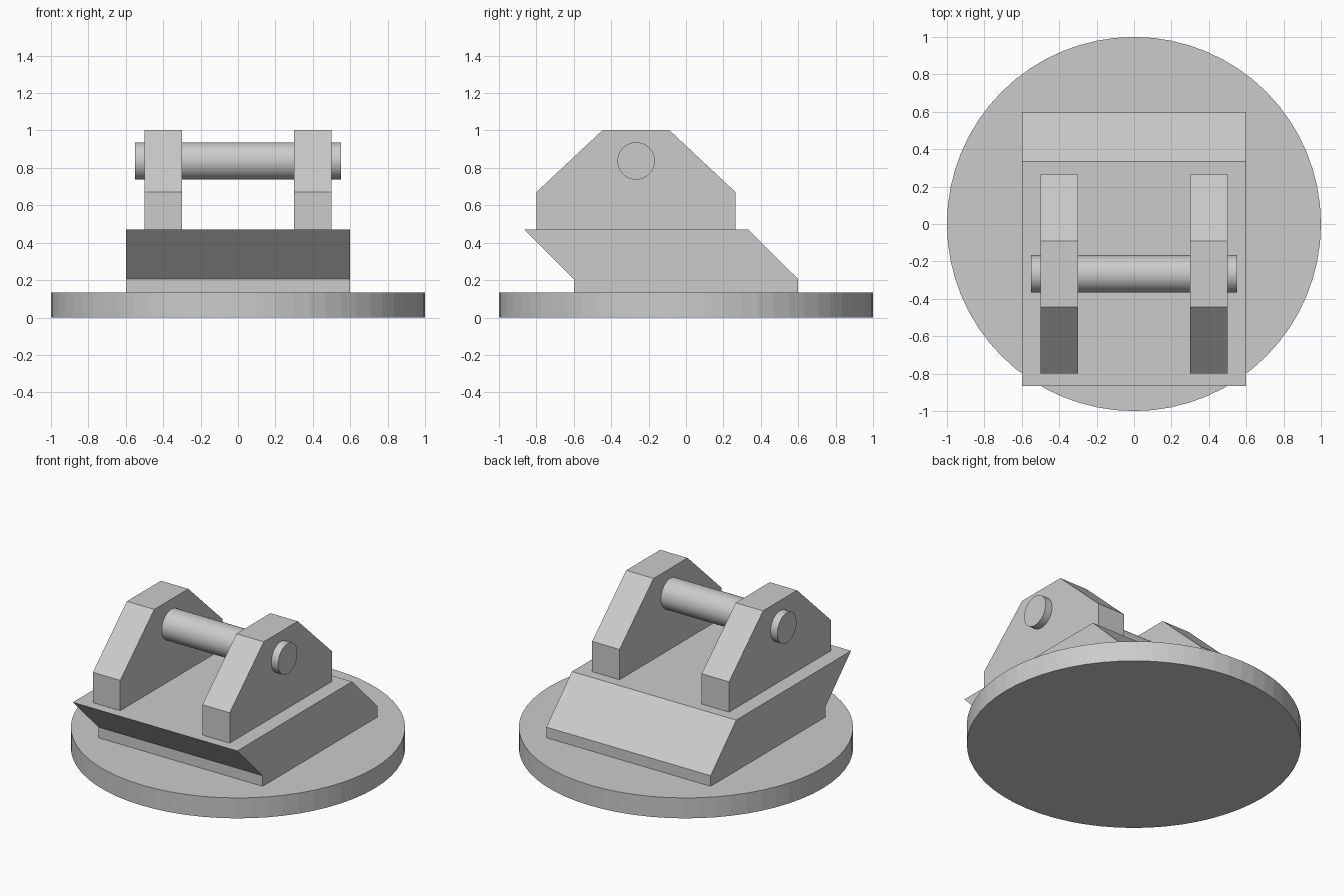
import bpy
import bmesh
from math import pi

if "Cube" in bpy.data.objects:
    bpy.data.objects.remove(bpy.data.objects["Cube"])


def extrude_profile(name, profile, x0, x1):
    """Prism from a (y, z) profile, extruded along x."""
    bm = bmesh.new()
    face = bm.faces.new([bm.verts.new((x0, y, z)) for y, z in profile])
    ext = bmesh.ops.extrude_face_region(bm, geom=[face])
    verts = [g for g in ext["geom"] if isinstance(g, bmesh.types.BMVert)]
    bmesh.ops.translate(bm, verts=verts, vec=(x1 - x0, 0, 0))
    bmesh.ops.recalc_face_normals(bm, faces=bm.faces)
    mesh = bpy.data.meshes.new(name)
    bm.to_mesh(mesh)
    bm.free()
    obj = bpy.data.objects.new(name, mesh)
    bpy.context.collection.objects.link(obj)
    return obj


# Round base plate, flat-sided
BASE_H = 0.135
bpy.ops.mesh.primitive_cylinder_add(vertices=64, radius=1, depth=BASE_H,
                                    location=(0, 0, BASE_H / 2))
bpy.context.object.name = "base_plate"

# Pedestal block, leaning towards the front
extrude_profile("slanted_pedestal",
                [(-0.6, BASE_H), (0.6, BASE_H), (0.6, 0.205),
                 (0.333, 0.47), (-0.865, 0.47), (-0.6, 0.205)],
                -0.6, 0.6)

# Pair of upright lugs with chamfered tops, mirrored across x
lugs = extrude_profile("hinge_lugs",
                       [(-0.8, 0.47), (0.265, 0.47), (0.265, 0.67),
                        (-0.09, 1.003), (-0.445, 1.003), (-0.8, 0.67)],
                       0.3, 0.5)
lugs.modifiers.new("mirror", "MIRROR").use_axis[0] = True

# Hinge pin through both lugs
bpy.ops.mesh.primitive_cylinder_add(vertices=48, radius=0.1, depth=1.1,
                                    location=(0, -0.267, 0.837),
                                    rotation=(0, pi / 2, 0))
bpy.context.object.name = "hinge_pin"
bpy.ops.object.shade_smooth_by_angle()
